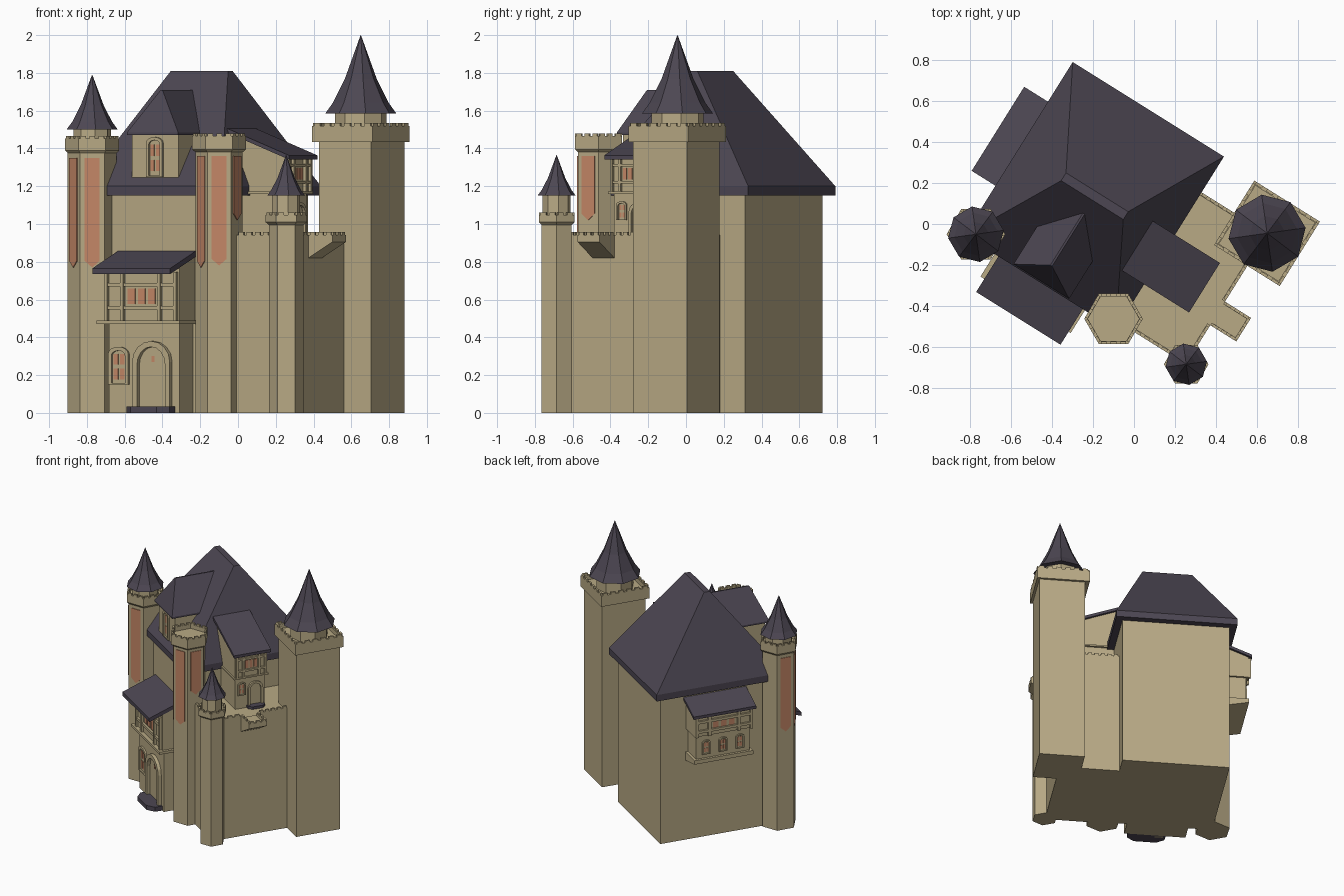
import bpy, bmesh, math

if "Cube" in bpy.data.objects:
    bpy.data.objects.remove(bpy.data.objects["Cube"])

C, S = math.cos(math.radians(32)), math.sin(math.radians(32))


def W(u, v, z):
    """Castle axes (turned 32 degrees) to world."""
    return (u * C + v * S, -u * S + v * C, z)


def material(name, col):
    m = bpy.data.materials.new(name)
    m.diffuse_color = (*col, 1)
    m.use_nodes = True
    m.node_tree.nodes["Principled BSDF"].inputs["Base Color"].default_value = m.diffuse_color
    return m


STONE = material("tan stone", (0.48, 0.40, 0.235))
SLATE = material("dark slate", (0.073, 0.062, 0.085))
RED = material("faded red", (0.56, 0.245, 0.135))


def mesh(name, verts, faces, mat):
    me = bpy.data.meshes.new(name)
    me.from_pydata(verts, [], faces)
    bm = bmesh.new()
    bm.from_mesh(me)
    bmesh.ops.recalc_face_normals(bm, faces=bm.faces)
    bm.to_mesh(me)
    bm.free()
    me.materials.append(mat)
    ob = bpy.data.objects.new(name, me)
    bpy.context.collection.objects.link(ob)
    return ob


def loft(name, low, high, mat):
    """Solid between two loops of world points."""
    n = len(low)
    faces = [tuple(range(n)), tuple(range(n, 2 * n))]
    faces += [(i, (i + 1) % n, n + (i + 1) % n, n + i) for i in range(n)]
    return mesh(name, list(low) + list(high), faces, mat)


def block(name, u, v, zb, zt, mat=STONE):
    """Box in castle axes; bottom and top may slope (functions of u, v)."""
    f = lambda z, a, b: z(a, b) if callable(z) else z
    c = [(u[0], v[0]), (u[1], v[0]), (u[1], v[1]), (u[0], v[1])]
    return loft(name, [W(a, b, f(zb, a, b)) for a, b in c],
                [W(a, b, f(zt, a, b)) for a, b in c], mat)


def lathe(name, cx, cy, n, prof, mat, turn=0.0):
    """Faceted solid of revolution from (radius, z) points."""
    verts, faces = [], []
    for r, z in prof:
        for i in range(n):
            t = turn + math.tau * i / n
            verts.append((cx + r * math.cos(t), cy + r * math.sin(t), z))
    for k in range(len(prof) - 1):
        faces += [(k * n + i, k * n + (i + 1) % n, (k + 1) * n + (i + 1) % n, (k + 1) * n + i)
                  for i in range(n)]
    faces += [tuple(range(n)), tuple(range(len(verts) - n, len(verts)))]
    return mesh(name, verts, faces, mat)


def crenels(name, pts, z0, z1, pitch=0.05, thick=0.014, closed=True):
    """Row of small merlons along a world xy path, inside its left side."""
    verts, faces = [], []
    for k in range(len(pts) if closed else len(pts) - 1):
        (ax, ay), (bx, by) = pts[k][:2], pts[(k + 1) % len(pts)][:2]
        ln = math.hypot(bx - ax, by - ay)
        dx, dy = (bx - ax) / ln, (by - ay) / ln
        n = max(2, round(ln / pitch))
        for i in range(n):
            s0, s1 = (i + 0.2) * ln / n, (i + 0.8) * ln / n
            b = len(verts)
            for z in (z0, z1):
                for s, t in ((s0, 0), (s1, 0), (s1, thick), (s0, thick)):
                    verts.append((ax + dx * s - dy * t, ay + dy * s + dx * t, z))
            faces += [tuple(b + j for j in q) for q in
                      ((0, 1, 2, 3), (4, 5, 6, 7), (0, 1, 5, 4), (1, 2, 6, 5), (2, 3, 7, 6), (3, 0, 4, 7))]
    return mesh(name, verts, faces, STONE)


# --- wall details: put(a, d, z) maps along-wall, outward and up to world ---
def plate(name, put, outline, d0, d1, mat=STONE):
    return loft(name, [put(a, d0, z) for a, z in outline], [put(a, d1, z) for a, z in outline], mat)


def rect(a0, a1, z0, z1):
    return [(a0, z0), (a1, z0), (a1, z1), (a0, z1)]


def arch(a, z, w, h, rise):
    top = [(a + w / 2 * math.cos(math.pi * i / 8), z + h - rise + rise * math.sin(math.pi * i / 8))
           for i in range(9)]
    return [(a - w / 2, z), (a + w / 2, z)] + top


def arch_frame(name, put, a, z, w, h, rise, t, d):
    """Raised arched surround with an open middle."""
    out, inn = arch(a, z, w, h, rise), arch(a, z + t * 0.4, w - 2 * t, h - 1.4 * t, max(rise - t * 0.5, 0.01))
    n = len(out)
    verts = [put(p, e, q) for loop, e in ((out, 0), (out, d), (inn, d), (inn, 0)) for p, q in loop]
    faces = [(k * n + i, k * n + (i + 1) % n, (k + 1) * n + (i + 1) % n, (k + 1) * n + i)
             for k in range(3) for i in range(n)]
    mesh(name, verts, faces, STONE)


def window(name, put, a, z, w, h, d=0.012):
    arch_frame(name + "_frame", put, a, z, w, h, w * 0.3, w * 0.16, d)
    for i in (-1, 1):
        for k in (0.14, 0.53):
            c = a + i * w * 0.16
            plate(name + "_pane", put, rect(c - w * 0.11, c + w * 0.11, z + h * k, z + h * (k + 0.28)), 0, 0.003, RED)


def timber(name, put, a, w, z0, z1):
    """Posts, rails and a row of red panes on an upper storey."""
    h, p = z1 - z0, min(0.02, w * 0.06)
    for x in (-0.5, -0.27, 0.27, 0.5):
        c = a + x * (w - p)
        plate(name + "_post", put, rect(c - p / 2, c + p / 2, z0, z1), 0, 0.018)
    for k in (0.26, 0.74):
        plate(name + "_rail", put, rect(a - w / 2, a + w / 2, z0 + h * k - p / 2, z0 + h * k + p / 2), 0, 0.014)
    for i in (-1, 0, 1):
        c = a + i * w * 0.14
        plate(name + "_pane", put, rect(c - w * 0.05, c + w * 0.05, z0 + h * 0.34, z0 + h * 0.66), 0, 0.004, RED)


# --- main keep with truncated hip roof ---
block("keep_walls", (-0.623, 0.148), (-0.435, 0.462), 0, 1.16)
block("keep_eave", (-0.673, 0.198), (-0.485, 0.512), 1.15, 1.2, SLATE)
loft("keep_roof", [W(u, v, 1.2) for u, v in ((-0.673, -0.485), (0.198, -0.485), (0.198, 0.512), (-0.673, 0.512))],
     [W(u, v, 1.81) for u, v in ((-0.414, -0.009), (-0.056, -0.009), (-0.056, 0.036), (-0.414, 0.036))], SLATE)

# --- dormer on the front slope ---
block("dormer_walls", (-0.38, -0.09), (-0.45, -0.15), 1.21, 1.48)
block("dormer_eave", (-0.395, -0.075), (-0.478, -0.2), 1.472, 1.485, SLATE)
loft("dormer_roof", [W(u, v, 1.485) for u, v in ((-0.395, -0.478), (-0.075, -0.478), (-0.075, -0.08), (-0.395, -0.08))],
     [W(u, v, 1.71) for u, v in ((-0.24, -0.387), (-0.23, -0.387), (-0.23, -0.08), (-0.24, -0.08))], SLATE)
window("dormer_window", lambda a, d, z: W(a, -0.45 - d, z), -0.235, 1.25, 0.1, 0.21)

# --- gatehouse on the front ---
gate_z = lambda u, v: 0.765 + (v + 0.69) * 0.36
block("gate_lower", (-0.45, -0.01), (-0.57, -0.42), 0, 0.48)
block("gate_ledge", (-0.5, 0.02), (-0.615, -0.42), 0.47, 0.49)
block("gate_upper", (-0.47, 0.0), (-0.585, -0.42), 0.49, lambda u, v: gate_z(u, v) - 0.015)
block("gate_roof", (-0.478, 0.008), (-0.69, -0.43), lambda u, v: gate_z(u, v) - 0.03, gate_z, SLATE)
timber("gate_timber", lambda a, d, z: W(a, -0.585 - d, z), -0.235, 0.45, 0.49, 0.745)
gate = lambda a, d, z: W(a, -0.57 - d, z)
arch_frame("gate_door_frame", gate, -0.172, 0, 0.235, 0.38, 0.11, 0.03, 0.025)
plate("gate_door_knob", gate, rect(-0.18, -0.164, 0.27, 0.3), 0, 0.004, RED)
window("gate_window", gate, -0.385, 0.15, 0.125, 0.2)


def steps(name, put, a, w, d, z0, z1):
    o = [(a - w / 2, 0), (a + w / 2, 0), (a + w / 2, d * 0.55), (a + w * 0.3, d), (a - w * 0.3, d), (a - w / 2, d * 0.55)]
    loft(name, [put(p, q, z0) for p, q in o], [put(p, q, z1) for p, q in o], SLATE)


steps("gate_step", gate, -0.172, 0.27, 0.1, 0, 0.035)

# --- bay hanging on the left side ---
bay_z = lambda u, v: 1.045 + (u + 0.81) * 0.4
block("bay_body", (-0.77, -0.6), (-0.165, 0.25), 0.68, lambda u, v: bay_z(u, v) - 0.01)
block("bay_upper", (-0.785, -0.6), (-0.18, 0.265), 0.87, lambda u, v: bay_z(u, v) - 0.01)
block("bay_ledge", (-0.79, -0.6), (-0.185, 0.27), lambda u, v: 0.66 if u < -0.7 else 0.62, 0.69)
block("bay_roof", (-0.81, -0.6), (-0.2, 0.284), lambda u, v: bay_z(u, v) - 0.022, bay_z, SLATE)
timber("bay_timber", lambda a, d, z: W(-0.785 - d, a, z), 0.042, 0.44, 0.87, 1.025)
for i in (-1, 0, 1):
    window("bay_window", lambda a, d, z: W(-0.77 - d, a, z), 0.042 + i * 0.13, 0.72, 0.065, 0.11)

# --- raised courtyard with parapet and balcony ---
block("court_block", (0.1, 0.578), (-0.447, 0.306), 0, 0.915)
block("court_parapet_front", (0.1, 0.578), (-0.447, -0.43), 0.9, 0.943)
block("court_parapet_back", (0.148, 0.45), (0.289, 0.306), 0.9, 0.943)
for v in ((-0.447, -0.222), (-0.086, 0.14)):
    block("court_parapet_side", (0.561, 0.578), v, 0.9, 0.943)
    crenels("court_merlons_side", [W(0.578, v[0], 0), W(0.578, v[1], 0)], 0.943, 0.957, closed=False)
crenels("court_merlons_front", [W(0.12, -0.447, 0), W(0.578, -0.447, 0)], 0.943, 0.957, closed=False)
crenels("court_merlons_back", [W(0.43, 0.306, 0), W(0.15, 0.306, 0)], 0.943, 0.957, closed=False)
block("balcony", (0.56, 0.728), (-0.222, -0.086), lambda u, v: 0.81 if u < 0.6 else 0.905, 0.92)
for u, v in (((0.578, 0.728), (-0.222, -0.207)), ((0.578, 0.728), (-0.101, -0.086)), ((0.713, 0.728), (-0.222, -0.086))):
    block("balcony_rail", u, v, 0.915, 0.943)
crenels("balcony_merlons", [W(0.578, -0.222, 0), W(0.728, -0.222, 0), W(0.728, -0.086, 0), W(0.578, -0.086, 0)],
        0.943, 0.957, closed=False)

# --- small house on the courtyard ---
house_z = lambda u, v: 1.505 - (u - 0.075) * 0.37
block("house_lower", (0.1, 0.405), (-0.195, 0.035), 0.9, 1.17)
block("house_upper", (0.0, 0.425), (-0.205, 0.042), 1.165, lambda u, v: house_z(u, v) - 0.01)
block("house_ledge", (0.1, 0.435), (-0.215, 0.052), 1.16, 1.172)
block("house_roof", (0.06, 0.457), (-0.224, 0.061), lambda u, v: house_z(u, v) - 0.022, house_z, SLATE)
timber("house_timber", lambda a, d, z: W(0.425 + d, a, z), -0.081, 0.235, 1.172, 1.36)
house = lambda a, d, z: W(0.405 + d, a, z)
arch_frame("house_door_frame", house, -0.04, 0.915, 0.115, 0.2, 0.055, 0.016, 0.014)
window("house_window", house, -0.145, 1.02, 0.062, 0.1)
steps("house_step", house, -0.04, 0.13, 0.05, 0.91, 0.935)

# --- large square tower ---
block("big_tower_shaft", (0.42, 0.746), (0.135, 0.472), 0, 1.45)
block("big_tower_cap", (0.386, 0.764), (0.12, 0.491), 1.435, 1.485)
for u, v in (((0.386, 0.764), (0.12, 0.138)), ((0.386, 0.764), (0.473, 0.491)),
             ((0.386, 0.404), (0.12, 0.491)), ((0.746, 0.764), (0.12, 0.491))):
    block("big_tower_parapet", u, v, 1.44, 1.52)
crenels("big_tower_merlons", [W(0.386, 0.12, 0), W(0.764, 0.12, 0), W(0.764, 0.491, 0), W(0.386, 0.491, 0)],
        1.52, 1.535, 0.06)


def spire(name, x, y, r, drum, z0, z1, z2):
    lathe(name + "_drum", x, y, 8, [(drum, z0), (drum, z1 + 0.01)], STONE, 0.14)
    h = z2 - z1
    lathe(name + "_spire", x, y, 8, [(r * 0.7, z1 + 0.005), (r, z1), (r * 0.78, z1 + h * 0.14), (r * 0.45, z1 + h * 0.44),
                                     (0.001, z2)], SLATE, 0.14)


def hex_tower(name, x, y, r, rc, top, cap):
    """Six-sided shaft with a flared, crenellated head."""
    lathe(name, x, y, 6, [(r, 0), (r, top - cap - 0.015), (rc, top - cap), (rc, top - 0.013), (rc - 0.018, top - 0.013),
                          (rc - 0.018, top - 0.045), (0.01, top - 0.045)], STONE)
    ring = [(x + rc * math.cos(math.tau * i / 6), y + rc * math.sin(math.tau * i / 6)) for i in range(6)]
    crenels(name + "_merlons", ring, top - 0.013, top)


def banner(name, x, y, r, deg, z0, z1):
    n = (math.cos(math.radians(deg)), math.sin(math.radians(deg)))
    ap = r * math.cos(math.pi / 6)
    put = lambda a, d, z: (x + n[0] * (ap + d) - n[1] * a, y + n[1] * (ap + d) + n[0] * a, z)
    plate(name, put, [(0, z0), (0.04, z0 + 0.035), (0.04, z1), (-0.04, z1), (-0.04, z0 + 0.035)], 0, 0.005, RED)


spire("big_tower", 0.65, -0.045, 0.19, 0.138, 1.48, 1.585, 2.0)

# --- three hexagonal towers and their banners ---
hex_tower("left_tower", -0.772, -0.05, 0.13, 0.143, 1.465, 0.075)
spire("left_tower", -0.772, -0.05, 0.137, 0.1, 1.4, 1.5, 1.79)
hex_tower("middle_tower", -0.1, -0.463, 0.125, 0.143, 1.48, 0.085)
hex_tower("small_tower", 0.255, -0.685, 0.092, 0.109, 1.06, 0.05)
spire("small_tower", 0.255, -0.685, 0.102, 0.075, 1.0, 1.15, 1.365)
for deg in (-90, -150, 150):
    banner("left_banner", -0.772, -0.05, 0.13, deg, 0.77, 1.35)
for deg, low in ((-90, 0.78), (-150, 0.77), (-30, 1.02)):
    banner("middle_banner", -0.1, -0.463, 0.125, deg, low, 1.36)
